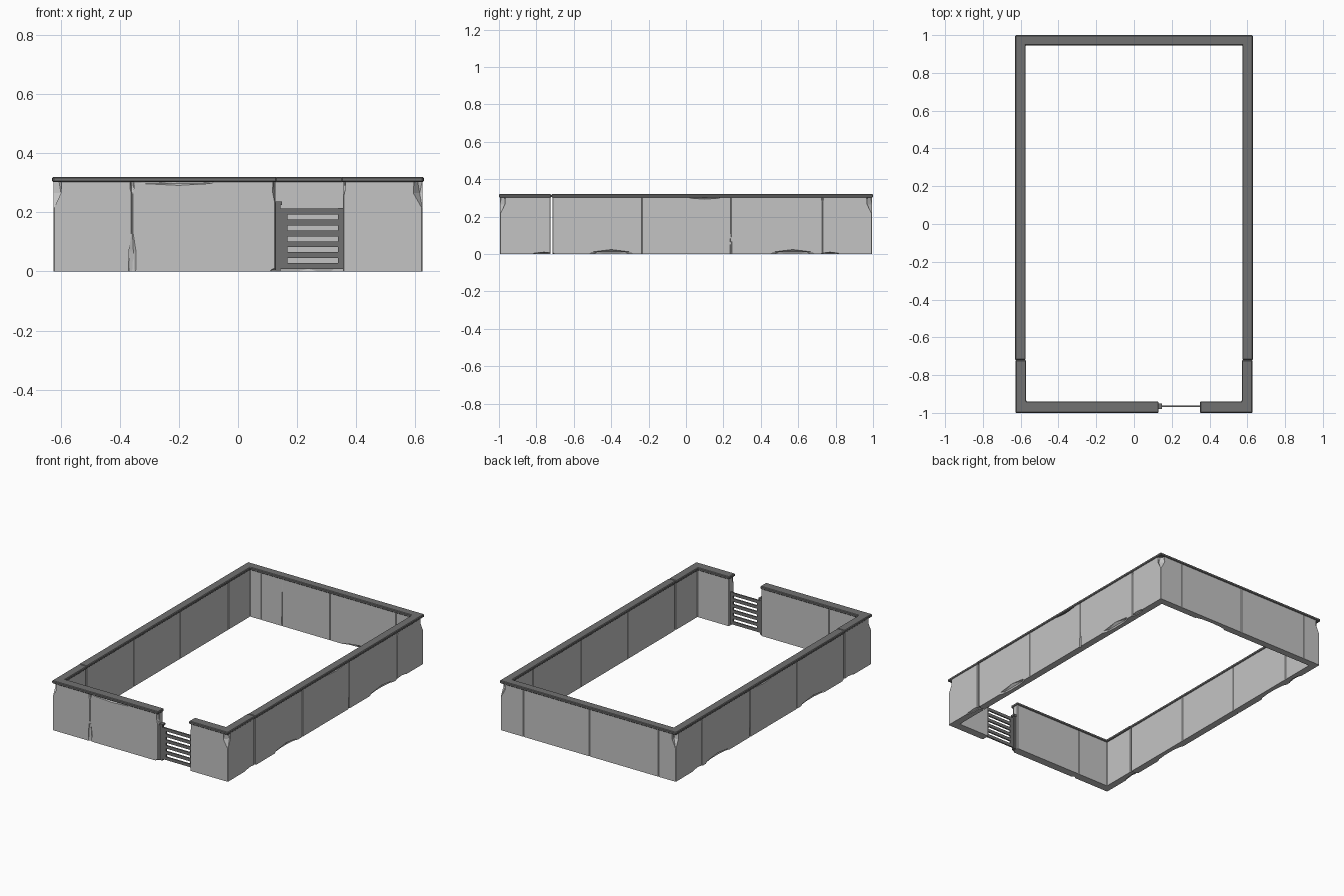
import bpy
import bmesh
from mathutils import Matrix, Vector

if "Cube" in bpy.data.objects:
    bpy.data.objects.remove(bpy.data.objects["Cube"])


def make_material(name, value):
    mat = bpy.data.materials.new(name)
    mat.use_nodes = True
    colour = (value, value, value, 1)
    mat.diffuse_color = colour
    mat.node_tree.nodes["Principled BSDF"].inputs["Base Color"].default_value = colour
    return mat


stone = make_material("light grey concrete", 0.55)
trim = make_material("dark grey coping", 0.165)


def add_object(name, bm, mat):
    mesh = bpy.data.meshes.new(name)
    bm.to_mesh(mesh)
    bm.free()
    mesh.materials.append(mat)
    obj = bpy.data.objects.new(name, mesh)
    bpy.context.scene.collection.objects.link(obj)
    return obj


def prism(name, plan, bottom, top, mat, bevel=0.0, upright_only=False):
    """Extrude a plan outline upwards and chamfer its edges."""
    bm = bmesh.new()
    base = bm.faces.new([bm.verts.new((x, y, bottom)) for x, y in plan])
    raised = bmesh.ops.extrude_face_region(bm, geom=[base])["geom"]
    verts = [v for v in raised if isinstance(v, bmesh.types.BMVert)]
    bmesh.ops.translate(bm, verts=verts, vec=(0, 0, top - bottom))
    bmesh.ops.recalc_face_normals(bm, faces=bm.faces)
    if bevel:
        edges = [e for e in bm.edges if not upright_only
                 or abs(e.verts[0].co.z - e.verts[1].co.z) > 0.01]
        bmesh.ops.bevel(bm, geom=edges, offset=bevel, segments=1, affect="EDGES")
    return add_object(name, bm, mat)


def rect(x0, x1, y0, y1):
    return [(x0, y0), (x1, y0), (x1, y1), (x0, y1)]


def corner(side, x_out, x_in, x_end, y_out, y_in, y_end):
    """L-shaped plan around one corner of the enclosure."""
    points = [(x_out, y_end), (x_out, y_out), (x_end, y_out),
              (x_end, y_in), (x_in, y_in), (x_in, y_end)]
    return [(side * x, y) for x, y in points]


# Wall dimensions
OUT_X, IN_X = 0.624, 0.579
OUT_Y, BACK_IN, FRONT_IN = 0.995, 0.95, -0.943
WALL_TOP = 0.304
GATE_L, GATE_R = 0.355, 0.126
walls = []


def wall(name, plan):
    walls.append(prism(name, plan, 0, WALL_TOP, stone, 0.003, True))


# Wall panels: corners, long sides, back and front
for side, label, front_end, back_end in ((1, "left", GATE_L, 0.46),
                                         (-1, "right", 0.358, 0.5)):
    wall(label + "_front_corner_wall",
         corner(side, OUT_X, IN_X, front_end, -OUT_Y, FRONT_IN, -0.724))
    wall(label + "_back_corner_wall",
         corner(side, OUT_X, IN_X, back_end, OUT_Y, BACK_IN, 0.73))
    seams = (-0.715, -0.235, 0.24, 0.73)
    for i in range(3):
        inner, outer = sorted((side * IN_X, side * OUT_X))
        wall(f"{label}_side_wall_{i + 1}", rect(inner, outer, seams[i], seams[i + 1]))
wall("back_wall_1", rect(-0.5, -0.01, BACK_IN, OUT_Y))
wall("back_wall_2", rect(-0.01, 0.46, BACK_IN, OUT_Y))
wall("front_wall", rect(-0.358, GATE_R, -OUT_Y, FRONT_IN))

# Worn chips: centre and half size of each octahedral bite
chips = []
for s in (1, -1):
    x = s * OUT_X
    for y, z, length, height in ((-0.4, 0, 0.14, 0.024), (0.57, 0, 0.14, 0.024),
                                 (-0.76, 0, 0.07, 0.01), (0.77, 0, 0.06, 0.01),
                                 (0.1, 0.303, 0.1, 0.01)):
        chips.append(((x, y, z), (0.02, length, height)))
    chips.append(((x, 0.24, 0), (0.01, 0.007, 0.13)))
    chips.append(((x, 0.73, 0.303), (0.01, 0.007, 0.03)))
    for end in (1, -1):
        chips.append(((x, end * OUT_Y, 0.31), (0.035, 0.035, 0.1)))
chips += [((-0.358, -OUT_Y, 0), (0.015, 0.012, 0.15)),
          ((-0.358, -OUT_Y, 0.303), (0.008, 0.01, 0.05)),
          ((-0.2, -OUT_Y, 0.303), (0.15, 0.015, 0.012)),
          ((GATE_R, -OUT_Y, 0.303), (0.01, 0.02, 0.08)),
          ((GATE_L, -OUT_Y, 0.303), (0.01, 0.02, 0.06)),
          ((GATE_R, -OUT_Y, 0), (0.02, 0.02, 0.012)),
          ((-0.35, BACK_IN, 0.15), (0.004, 0.006, 0.3)),
          ((0.2, BACK_IN, 0), (0.14, 0.02, 0.02))]

bm = bmesh.new()
for centre, size in chips:
    bmesh.ops.create_icosphere(bm, subdivisions=1, radius=1,
                               matrix=Matrix.Translation(Vector(centre))
                               @ Matrix.Diagonal((*size, 1)))
cutter = add_object("chip_cutter", bm, stone)
cutter.hide_render = True
for obj in walls:
    mod = obj.modifiers.new("chips", "BOOLEAN")
    mod.operation = "DIFFERENCE"
    mod.solver = "EXACT"
    mod.use_self = True
    mod.object = cutter
graph = bpy.context.evaluated_depsgraph_get()
for obj in walls:
    worn = bpy.data.meshes.new_from_object(obj.evaluated_get(graph))
    obj.modifiers.clear()
    obj.data = worn
bpy.data.objects.remove(cutter)

# Coping along the wall tops
CAP_LOW, CAP_TOP, CAP_X = 0.302, 0.32, 0.629
rear = [(CAP_X, -0.72), (CAP_X, 1), (-CAP_X, 1), (-CAP_X, -0.72),
        (-0.574, -0.72), (-0.574, 0.945), (0.574, 0.945), (0.574, -0.72)]
prism("rear_coping", rear, CAP_LOW, CAP_TOP, trim, 0.004)
for side, label, end in ((1, "left", 0.35), (-1, "right", -0.13)):
    prism(label + "_front_coping",
          corner(side, CAP_X - 0.002, 0.571, end, -1, -0.939, -0.72),
          CAP_LOW, CAP_TOP, trim, 0.004)

# Gate: hinge post with cap, stiles and slats
GATE_Y = -0.965


def gate_part(name, x0, x1, z0, z1, half):
    prism(name, rect(x0, x1, GATE_Y - half, GATE_Y + half), z0, z1, trim)


gate_part("gate_post", 0.126, 0.143, 0, 0.224, 0.01)
gate_part("gate_post_cap", 0.126, 0.148, 0.224, 0.236, 0.014)
gate_part("gate_hinge_stile", 0.143, 0.167, 0.008, 0.213, 0.005)
gate_part("gate_latch_stile", 0.338, 0.355, 0.008, 0.215, 0.005)
for i in range(6):
    low = 0.008 + i * 0.037
    gate_part(f"gate_slat_{i + 1}", 0.167, 0.338, low, low + 0.02, 0.004)
